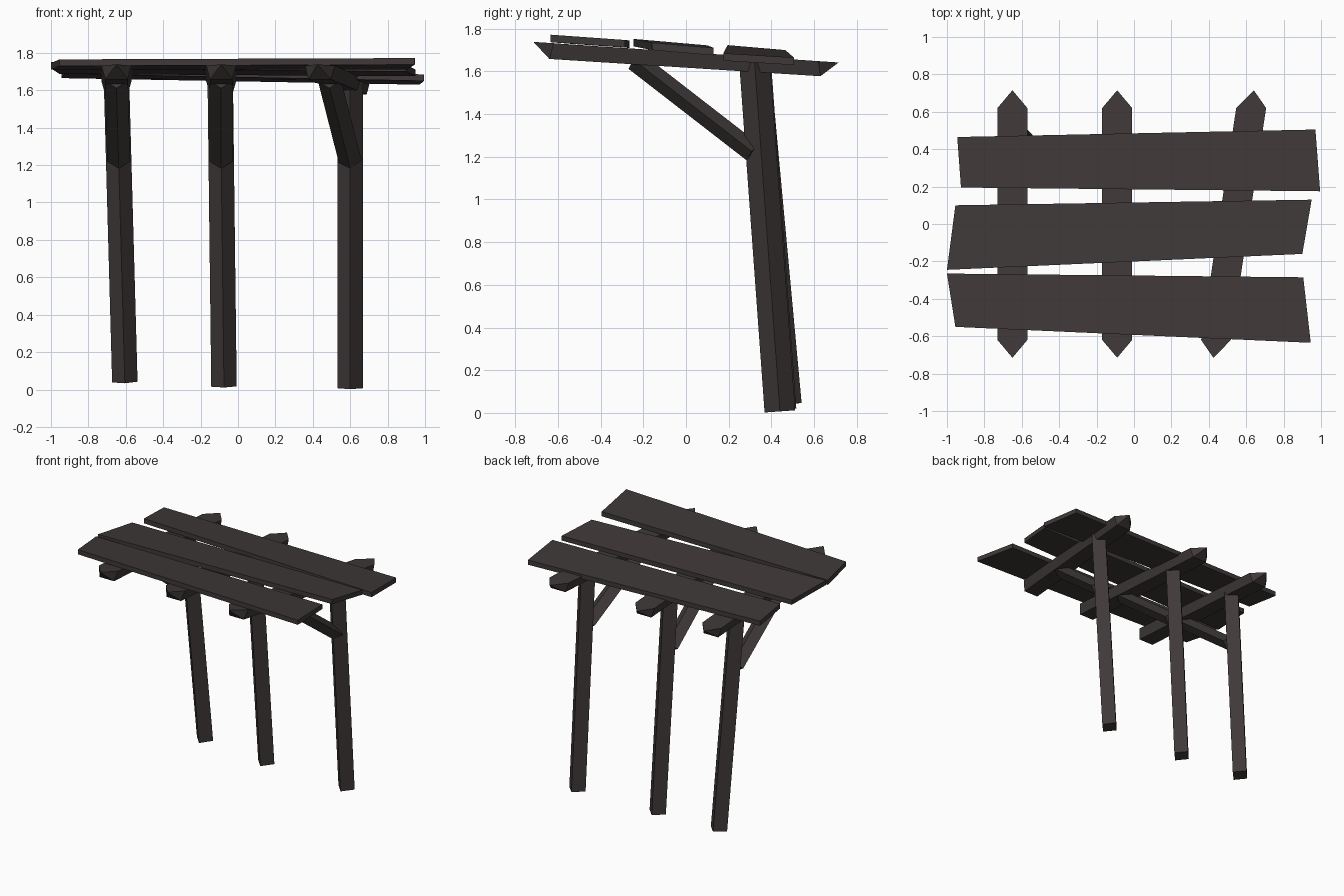
import bpy
from mathutils import Vector

if "Cube" in bpy.data.objects:
    bpy.data.objects.remove(bpy.data.objects["Cube"])

wood = bpy.data.materials.new("dark_weathered_wood")
wood.diffuse_color = (0.05, 0.04, 0.04, 1)
wood.use_nodes = True
wood.node_tree.nodes["Principled BSDF"].inputs["Base Color"].default_value = wood.diffuse_color


def make(name, verts, faces):
    me = bpy.data.meshes.new(name)
    me.from_pydata([tuple(v) for v in verts], [], faces)
    me.materials.append(wood)
    ob = bpy.data.objects.new(name, me)
    bpy.context.collection.objects.link(ob)
    # consistent outward normals
    import bmesh
    bm = bmesh.new()
    bm.from_mesh(me)
    bmesh.ops.recalc_face_normals(bm, faces=bm.faces)
    bm.to_mesh(me)
    bm.free()
    return ob


BOX = [(0, 1, 2, 3), (4, 5, 6, 7)] + [(i, (i + 1) % 4, (i + 1) % 4 + 4, i + 4) for i in range(4)]


def diamond_bar(name, a, b, hx, hv):
    """Square timber turned on its corner, running from a to b."""
    a, b = Vector(a), Vector(b)
    d = (b - a).normalized()
    u = (Vector((1, 0, 0)) - d * d.x).normalized()
    v = d.cross(u)
    ring = [u * hx, v * hv, -u * hx, -v * hv]
    return make(name, [p + o for p in (a, b) for o in ring], BOX)


def beam(name, x0, x1):
    """Rafter along y, pointed at both top ends, narrower underneath."""
    def pt(y, off, drop):
        t = (y + 0.71) / 1.42
        return (x0 + (x1 - x0) * t + off, y, 1.738 - 0.096 * t - drop)
    verts = [pt(-0.62, -0.08, 0), pt(-0.715, 0, 0), pt(-0.62, 0.08, 0),
             pt(0.62, 0.08, 0), pt(0.715, 0, 0), pt(0.62, -0.08, 0),
             pt(-0.64, -0.06, 0.075), pt(-0.64, 0.06, 0.075),
             pt(0.63, 0.06, 0.07), pt(0.63, -0.06, 0.07)]
    make(name, verts, [(0, 1, 2, 3, 4, 5), (6, 7, 8, 9), (0, 6, 9, 5), (2, 3, 8, 7),
                       (0, 1, 6), (1, 7, 6), (1, 2, 7), (3, 4, 8), (4, 9, 8), (4, 5, 9)])


def plank(name, corners, t=0.035):
    verts = [Vector(c) for c in corners]
    make(name, verts + [v - Vector((0, 0, t)) for v in verts], BOX)


# post bottom, post top, beam ends in x, brace top x
frames = [
    ("left", (-0.605, 0.47, 0.04), (-0.65, 0.32, 1.66), (-0.65, -0.65), -0.65),
    ("middle", (-0.075, 0.445, 0.016), (-0.095, 0.325, 1.66), (-0.09, -0.09), -0.09),
    ("right", (0.60, 0.44, 0.007), (0.60, 0.32, 1.66), (0.425, 0.64), 0.49),
]
for side, foot, head, (bx0, bx1), brace_x in frames:
    diamond_bar(side + "_post", foot, head, 0.068, 0.072)
    beam(side + "_beam", bx0, bx1)
    t = (1.22 - foot[2]) / (head[2] - foot[2])
    low_x = foot[0] + (head[0] - foot[0]) * t
    diamond_bar(side + "_brace", (low_x, 0.315, 1.22), (brace_x, -0.24, 1.65), 0.062, 0.048)

# uneven roof boards, given by their top corners
plank("back_plank", [(-0.945, 0.465, 1.70), (0.97, 0.505, 1.665),
                     (0.995, 0.175, 1.685), (-0.925, 0.195, 1.723)])
plank("middle_plank", [(-0.955, 0.10, 1.722), (0.95, 0.13, 1.71),
                       (0.90, -0.16, 1.735), (-1.0, -0.245, 1.752)])
plank("front_plank", [(-1.0, -0.265, 1.745), (0.905, -0.285, 1.747),
                      (0.945, -0.635, 1.772), (-0.955, -0.55, 1.765)])
